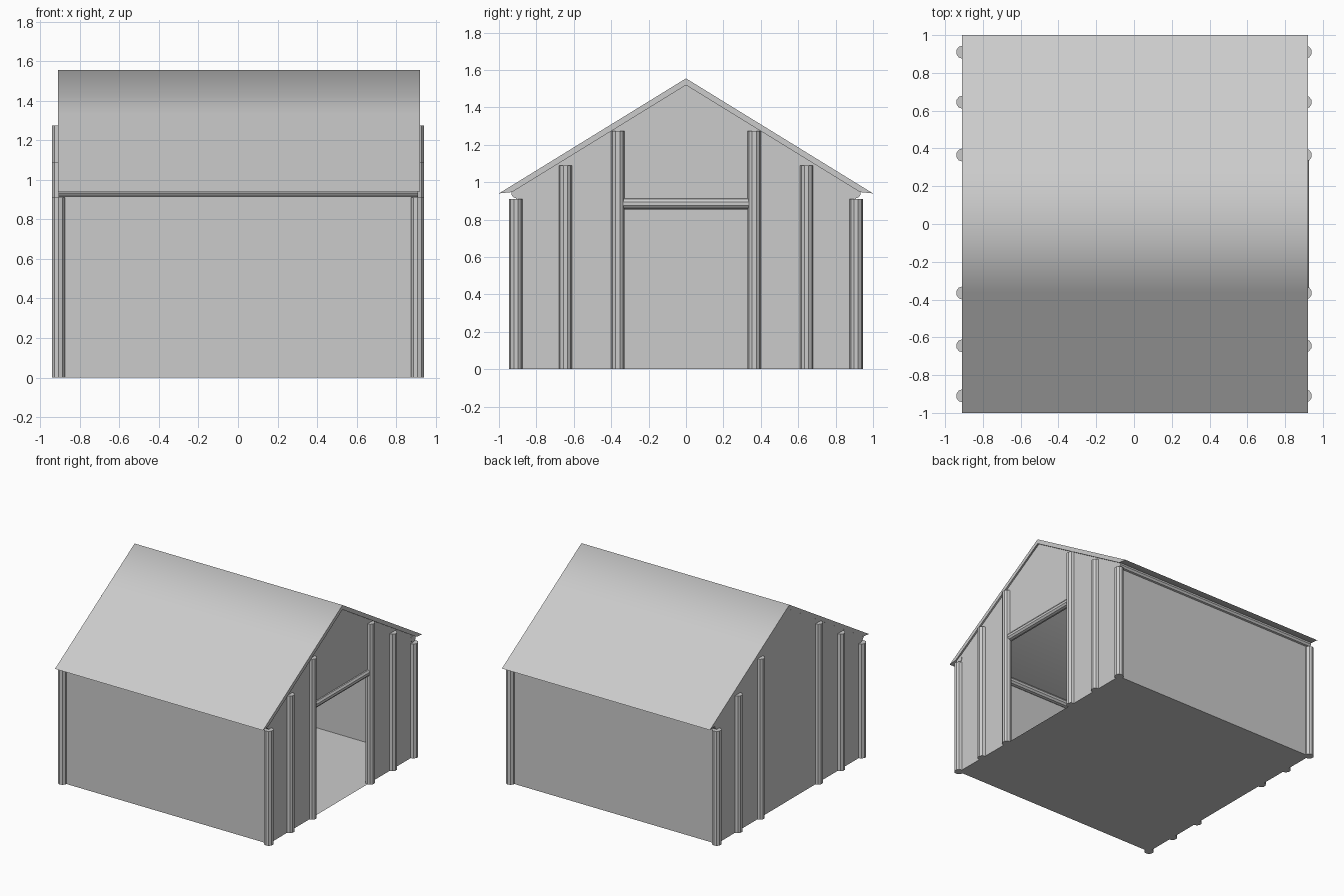
import bpy
import math
from mathutils import Vector

if "Cube" in bpy.data.objects:
    bpy.data.objects.remove(bpy.data.objects["Cube"])

WX, WY = 0.907, 0.91          # wall planes
EAVE, APEX = 0.965, 1.525     # wall heights under the roof


def mesh_object(name, verts, faces):
    mesh = bpy.data.meshes.new(name)
    mesh.from_pydata(verts, [], faces)
    mesh.update()
    obj = bpy.data.objects.new(name, mesh)
    bpy.context.collection.objects.link(obj)
    return obj


def log(name, start, end, radius, sides=10):
    a, b = Vector(start), Vector(end)
    d = b - a
    bpy.ops.mesh.primitive_cylinder_add(
        vertices=sides, radius=radius, depth=d.length, location=(a + b) / 2,
        rotation=d.to_track_quat('Z', 'Y').to_euler())
    bpy.context.object.name = name


def panel(name, outline):
    return mesh_object(name, outline, [range(len(outline))])


# floor and long side walls
panel("floor", [(-WX, WY, 0), (WX, WY, 0), (WX, -WY, 0), (-WX, -WY, 0)])
panel("front_wall", [(-WX, -WY, 0), (WX, -WY, 0), (WX, -WY, EAVE), (-WX, -WY, EAVE)])
panel("back_wall", [(WX, WY, 0), (-WX, WY, 0), (-WX, WY, EAVE), (WX, WY, EAVE)])

# closed gable on the left, gable with doorway on the right
panel("left_gable", [(-WX, WY, 0), (-WX, -WY, 0), (-WX, -WY, EAVE),
                     (-WX, 0, APEX), (-WX, WY, EAVE)])
D, DH = 0.35, 0.885
slope = (APEX - EAVE) / WY
dz = APEX - slope * D
for s, side in ((-1, "front"), (1, "back")):
    pts = [(WX, s * WY, 0), (WX, s * D, 0), (WX, s * D, dz), (WX, s * WY, EAVE)]
    panel("right_gable_" + side, pts if s < 0 else pts[::-1])
panel("right_gable_over_door", [(WX, -D, DH), (WX, D, DH), (WX, D, dz),
                                (WX, 0, APEX), (WX, -D, dz)])

# posts along both gables
for x, end in ((-WX, "left"), (WX, "right")):
    for y, h in ((0.91, 0.91), (0.645, 1.09), (0.365, 1.275)):
        for s, side in ((-1, "front"), (1, "back")):
            log(f"{end}_{side}_post", (x, s * y, 0), (x, s * y, h), 0.035)

# door lintel and eave beams
log("door_lintel", (WX - 0.01, -0.35, 0.885), (WX - 0.01, 0.35, 0.885), 0.03)
for s, side in ((-1, "front"), (1, "back")):
    log(side + "_eave_beam", (-WX, s * 0.905, 0.943), (WX + 0.003, s * 0.905, 0.943), 0.03)

# roof: thin gabled profile with pointed eaves, extruded along x
top = lambda y: 1.555 - 0.615 * abs(y)
profile = [(y, top(y)) for y in (-1, -0.95, -0.36, 0, 0.36, 0.95, 1)]
profile += [(y, top(y) - 0.036) for y in (0.93, 0.36, 0, -0.36, -0.93)]
n = len(profile)
verts = [(-0.91, y, z) for y, z in profile] + [(0.92, y, z) for y, z in profile]
faces = [(i, i + n, (i + 1) % n + n, (i + 1) % n) for i in range(n)]
faces += [tuple(range(n)), tuple(range(2 * n - 1, n - 1, -1))]
roof = mesh_object("roof", verts, faces)
bpy.ops.object.select_all(action='DESELECT')
roof.select_set(True)
bpy.context.view_layer.objects.active = roof
bpy.ops.object.mode_set(mode='EDIT')
bpy.ops.mesh.select_all(action='SELECT')
bpy.ops.mesh.normals_make_consistent(inside=False)
bpy.ops.object.mode_set(mode='OBJECT')
bpy.ops.object.shade_smooth_by_angle(angle=math.radians(70))
